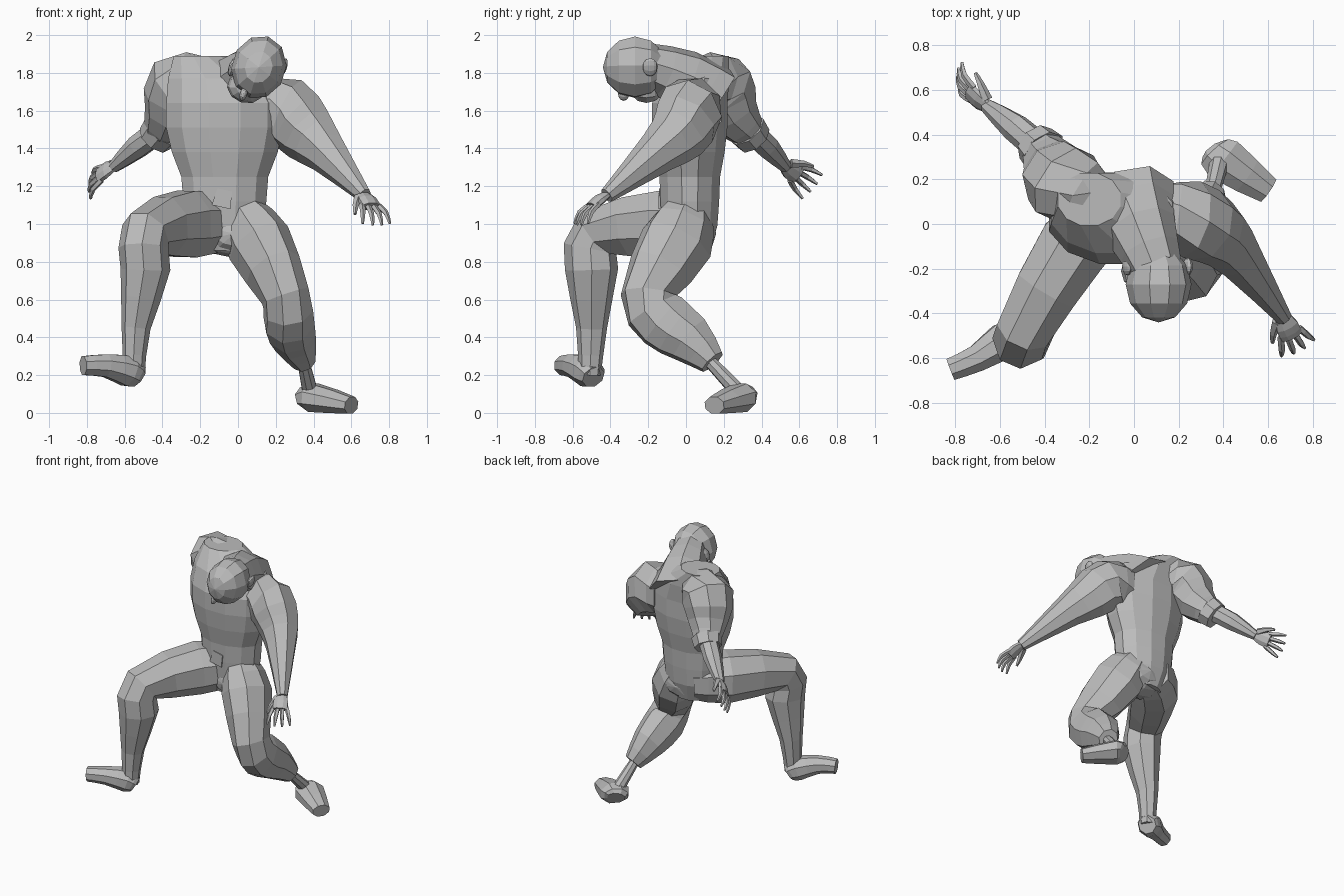
import bpy, math
from mathutils import Vector

if "Cube" in bpy.data.objects:
    bpy.data.objects.remove(bpy.data.objects["Cube"], do_unlink=True)

grey = bpy.data.materials.new("plain grey")
grey.use_nodes = True
tone = (.5, .5, .5, 1)
grey.diffuse_color = tone
grey.node_tree.nodes["Principled BSDF"].inputs["Base Color"].default_value = tone


def tube(name, centres, widths, depths, side, sides=8, upright=False):
    """Faceted tube through the centres, with flat caps."""
    half_turn = math.pi / sides
    last = len(centres) - 1
    verts, faces = [], []
    for i, centre in enumerate(centres):
        before, after = centres[max(i - 1, 0)], centres[min(i + 1, last)]
        along = (centre - before).normalized() + (after - centre).normalized()
        if upright:
            along = Vector((0, 0, 1))
        along.normalize()
        across = Vector(side)
        across = (across - along * across.dot(along)).normalized()
        inward = along.cross(across)
        for k in range(sides):
            angle = half_turn * (k + k + 1)
            offset = across * widths[i] * math.cos(angle) + inward * depths[i] * math.sin(angle)
            verts.append(centre + offset / math.cos(half_turn))
    for i in range(last):
        for k in range(sides):
            here, following = i * sides, (k + 1) % sides
            above = here + sides
            faces.append((here + k, here + following, above + following, above + k))
    faces.append(tuple(reversed(range(sides))))
    faces.append(tuple(range(last * sides, len(verts))))
    mesh = bpy.data.meshes.new(name)
    mesh.from_pydata(verts, [], faces)
    mesh.materials.append(grey)
    bpy.context.collection.objects.link(bpy.data.objects.new(name, mesh))


def limb(name, joints, side, flatness=1.0, sides=8):
    """Tube through joints (x, y, z, radius) with a smoothed ring between each pair."""
    knots = [Vector(joint) for joint in joints]
    padded = [knots[0]] + knots + [knots[-1]]
    rings = [knots[0]]
    for outer_a, a, b, outer_b in zip(padded, padded[1:], padded[2:], padded[3:]):
        rings.append((a + b) / 2 + (a + b - outer_a - outer_b) / 16)
        rings.append(b)
    widths = [ring[3] for ring in rings]
    depths = [width * flatness for width in widths]
    tube(name, [ring.to_3d() for ring in rings], widths, depths, side, sides)


def ball(name, location, radii, lean=0.0):
    """Faceted ellipsoid whose poles point forward and back."""
    bpy.ops.mesh.primitive_uv_sphere_add(segments=10, ring_count=6, radius=1, location=location,
                                         rotation=(math.pi / 2, lean, 0))
    obj = bpy.context.object
    obj.name = name
    obj.scale = (radii[0], radii[2], radii[1])
    obj.data.materials.append(grey)


def hand(name, wrist, aim, spread, thumb):
    """Flat palm with four curled fingers and a thumb."""
    wrist, aim, spread = Vector(wrist), Vector(aim).normalized(), Vector(spread)
    spread = (spread - aim * spread.dot(aim)).normalized()
    curl = aim.cross(spread)
    if curl.z > 0:
        curl.negate()

    def joint(forward, sideways, drop, radius):
        return (*(wrist + aim * forward + spread * sideways + curl * drop), radius)

    limb(name + "_palm", [joint(0, 0, 0, .03), joint(.06, 0, 0, .05), joint(.12, 0, .01, .05)],
         spread, .5)
    for finger in range(4):
        row = (finger - 1.5) * .03
        reach = .24 - abs(row) / 2
        limb(f"{name}_finger_{finger + 1}",
             [joint(.1, row, .01, .013), joint(reach - .05, row * 1.5, .02, .012),
              joint(reach, row * 1.8, .06, .006)], spread, sides=5)
    limb(name + "_thumb", [joint(.02, thumb * .03, .01, .02), joint(.08, thumb * .07, .03, .014),
                           joint(.13, thumb * .09, .05, .007)], curl, sides=5)


# Trunk: level rings at even heights, deeper where they are wider
girth = [.12, .2, .22, .23, .28, .31, .31, .27, .14]
levels = [Vector((-.07, .02, .86 + .13 * i)) for i in range(len(girth))]
levels[-2] += Vector((-.03, .03, 0))
levels[-1] += Vector((-.13, .09, -.01))
tube("torso", levels, girth, [.05 + .48 * width for width in girth], (1, 0, 0), 12, True)
ball("pelvis", (-.02, .01, .95), (.2, .15, .13))

# Leaning neck and bowed head
limb("neck", [(-.02, .1, 1.66, .2), (.03, -.02, 1.77, .15), (.1, -.2, 1.84, .11)], (1, .2, -.3))
ball("head", (.11, -.27, 1.83), (.145, .17, .17), .3)
ball("jaw", (.04, -.21, 1.72), (.1, .09, .08), .3)
ball("nose", (.03, -.33, 1.69), (.02, .03, .04), .3)
for label, x in (("right", -.03), ("left", .24)):
    ball(label + "_ear", (x, -.19, 1.83), (.02, .04, .05), .3)

# Arm on the right, swung back, with a rolled sleeve
swing = (.8, -.5, 0)
limb("right_sleeve", [(-.17, .1, 1.76, .12), (-.31, .18, 1.73, .17), (-.36, .25, 1.58, .13),
                      (-.42, .35, 1.47, .08)], swing)
limb("right_cuff", [(-.4, .32, 1.5, .1), (-.44, .36, 1.45, .09)], swing)
limb("right_forearm", [(-.41, .33, 1.5, .06), (-.53, .43, 1.41, .06), (-.66, .53, 1.3, .03)], swing)
hand("right_hand", (-.65, .52, 1.31), (-.7, .5, -.35), (.3, .4, .8), 1)

# Arm on the left, reaching forward
limb("left_arm", [(.13, .04, 1.6, .14), (.26, .02, 1.59, .16), (.37, -.04, 1.48, .14),
                  (.47, -.15, 1.38, .1), (.67, -.42, 1.15, .035)], (.8, .6, 0), 1.1)
hand("left_hand", (.66, -.41, 1.16), (.4, -.8, -.5), (.8, .4, 0), -1)

# Raised leg on the right
limb("right_leg", [(-.1, .05, 1, .13), (-.27, -.1, 1, .16), (-.49, -.47, .95, .12),
                   (-.49, -.5, .76, .12), (-.54, -.5, .45, .07), (-.55, -.51, .2, .05)],
     (.9, -.4, 0), 1.1)
limb("right_foot", [(-.53, -.49, .19, .06), (-.58, -.52, .22, .08), (-.7, -.6, .25, .06),
                    (-.82, -.65, .25, .05)], (-.4, .9, 0))

# Bent standing leg on the left
stride = (1, .2, 0)
limb("left_leg", [(.02, .01, 1.06, .11), (.11, -.05, .9, .16), (.25, -.2, .62, .12),
                  (.27, -.12, .49, .13), (.3, .02, .39, .11), (.35, .14, .27, .06)], stride, 1.15)
limb("left_ankle", [(.34, .1, .3, .03), (.38, .27, .12, .04)], stride)
limb("left_foot", [(.36, .33, .07, .06), (.4, .29, .08, .1), (.6, .15, .04, .06)], (.6, .8, 0), .75)

# Front flap of the trousers
limb("trouser_flap", [(-.09, -.14, 1.09, .05), (-.07, -.14, 1.18, .04)], (1, 0, 0), .1, 4)
